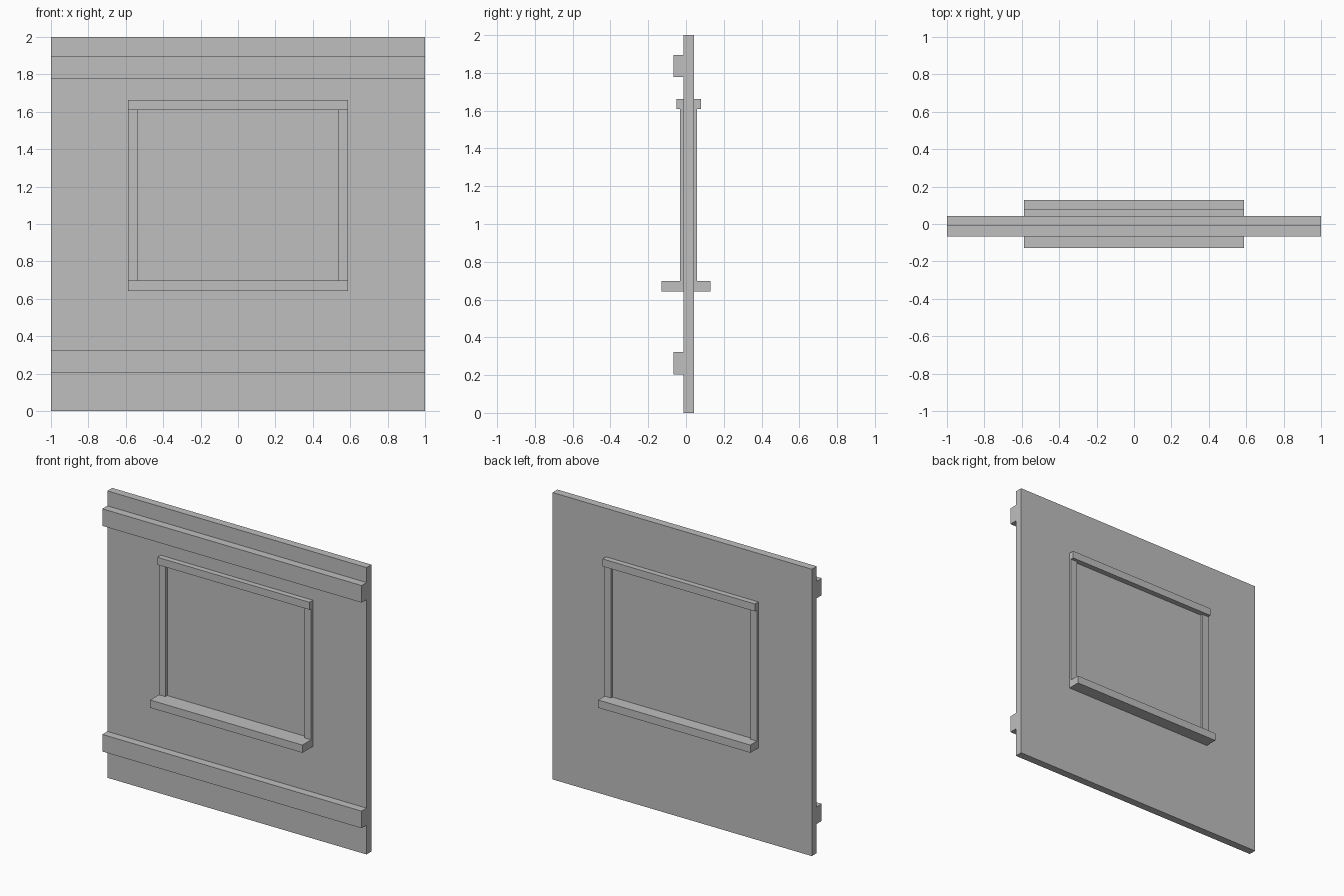
import bpy

# Remove the default cube
cube = bpy.data.objects.get("Cube")
if cube:
    bpy.data.objects.remove(cube, do_unlink=True)

# Single flat material
grey = bpy.data.materials.new("plain_grey")
grey.use_nodes = True
colour = (0.52, 0.52, 0.52, 1)
grey.diffuse_color = colour
grey.node_tree.nodes["Principled BSDF"].inputs["Base Color"].default_value = colour


def box(name, x, y, z):
    """Add a box spanning the given (min, max) ranges."""
    spans = (x, y, z)
    bpy.ops.mesh.primitive_cube_add(size=1)
    obj = bpy.context.object
    obj.name = name
    for v in obj.data.vertices:
        v.co = [lo + (c + 0.5) * (hi - lo) for c, (lo, hi) in zip(v.co, spans)]
    obj.data.materials.append(grey)
    return obj


WALL_FRONT, WALL_BACK = -0.012, 0.042
FULL = (-1, 1)
OUTER, INNER = 0.587, 0.537
SILL_BOTTOM, SILL_TOP = 0.643, 0.697
HEAD_BOTTOM, HEAD_TOP = 1.61, 1.662

# Wall panel
box("wall_panel", FULL, (WALL_FRONT, WALL_BACK), (0, 2))

# Horizontal rails on the front
for name, bottom in (("lower_rail", 0.204), ("upper_rail", 1.777)):
    box(name, FULL, (-0.067, WALL_FRONT), (bottom, bottom + 0.119))

# Window frame, passing through the panel to both sides
box("window_sill", (-OUTER, OUTER), (-0.129, 0.129), (SILL_BOTTOM, SILL_TOP))
box("window_head", (-OUTER, OUTER), (-0.05, 0.08), (HEAD_BOTTOM, HEAD_TOP))
for name, x in (("left_jamb", (INNER, OUTER)), ("right_jamb", (-OUTER, -INNER))):
    box(name, x, (-0.033, 0.057), (SILL_TOP, HEAD_BOTTOM))
